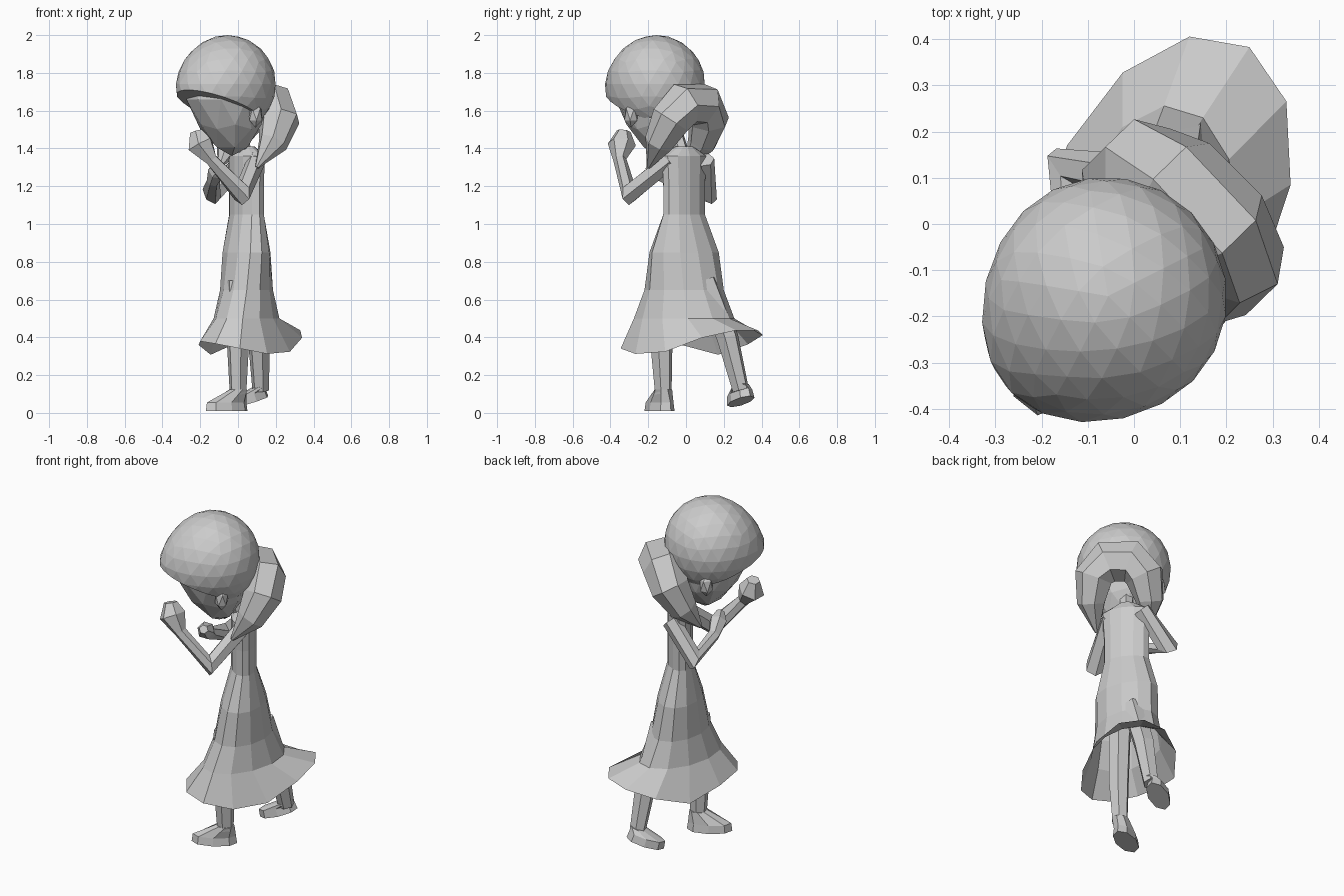
import bpy, bmesh, math
from mathutils import Vector, Matrix

default_cube = bpy.data.objects.get("Cube")
if default_cube:
    bpy.data.objects.remove(default_cube)

grey = bpy.data.materials.new("plain_grey")
grey.use_nodes = True
grey.diffuse_color = (.6, .6, .6, 1)
grey.node_tree.nodes["Principled BSDF"].inputs["Base Color"].default_value = grey.diffuse_color

# The head looks diagonally, so its parts share one turned frame
HEAD = Matrix.Translation((.05, -.05, 0)) @ Matrix.Rotation(math.radians(-45), 4, 'Z')
WORLD = Matrix.Identity(4)


def finish(name, bm, frame=WORLD):
    bmesh.ops.transform(bm, matrix=frame, verts=bm.verts)
    bmesh.ops.recalc_face_normals(bm, faces=bm.faces)
    mesh = bpy.data.meshes.new(name)
    bm.to_mesh(mesh)
    bm.free()
    mesh.materials.append(grey)
    bpy.context.collection.objects.link(bpy.data.objects.new(name, mesh))


def ball(detail):
    bm = bmesh.new()
    bmesh.ops.create_icosphere(bm, subdivisions=detail, radius=1)
    return bm


def place(bm, centre, size):
    bmesh.ops.transform(bm, verts=bm.verts,
                        matrix=Matrix.Translation(centre) @ Matrix.Diagonal((*size, 1)))


def oval(centre, long_axis, cross_axis, sides, start=0):
    angles = [math.tau * k / sides + start for k in range(sides)]
    return [centre + long_axis * math.cos(a) + cross_axis * math.sin(a) for a in angles]


def loft(name, rings, frame=WORLD, open_end=False):
    bm = bmesh.new()
    loops = [[bm.verts.new(point) for point in ring] for ring in rings]
    for lower, upper in zip(loops, loops[1:]):
        for i in range(len(lower)):
            bm.faces.new((lower[i - 1], lower[i], upper[i], upper[i - 1]))
    bm.faces.new(loops[0])
    if not open_end:
        bm.faces.new(loops[-1])
    finish(name, bm, frame)


def limb(name, path, radii, frame=WORLD, sides=6):
    points = [Vector(p) for p in path]
    last = len(points) - 1
    side = (points[1] - points[0]).orthogonal()
    rings = []
    for i, (point, radius) in enumerate(zip(points, radii)):
        along = (points[min(i + 1, last)] - points[max(i - 1, 0)]).normalized()
        side = (side - along * side.dot(along)).normalized()
        rings.append(oval(point, side * radius, along.cross(side) * radius, sides))
    loft(name, rings, frame)


# Hair cap: a ball pushed out over the brow, sliced by a plane falling to the nape
bm = ball(3)
for vert in bm.verts:
    brow = max(0, -vert.co.y) ** 2 * max(0, .8 - vert.co.z)
    vert.co.y -= brow * .2
place(bm, (0, -.15, 1.74), (.26, .255, .26))
bmesh.ops.bisect_plane(bm, geom=bm.verts[:] + bm.edges[:] + bm.faces[:],
                       plane_co=(0, -.42, 1.7), plane_no=(0, .4, 1), clear_inner=True)
bmesh.ops.holes_fill(bm, edges=[edge for edge in bm.edges if edge.is_boundary])
finish("hair_cap", bm, HEAD)

# Face: a ball that narrows and slides back towards the chin
bm = ball(2)
for vert in bm.verts:
    drop = max(0, -vert.co.z)
    vert.co.x *= 1 - drop * .25
    vert.co.y = vert.co.y * (1 - drop * .35) + drop * .15
place(bm, (0, -.15, 1.66), (.22, .22, .3))
finish("face", bm, HEAD)

# Ears
for name, across, back in (("left_ear", .2, -.14), ("right_ear", -.2, -.09)):
    bm = ball(1)
    place(bm, (across, back, 1.58), (.04, .04, .07))
    finish(name, bm, HEAD)

# Hair tail: a thick horseshoe behind the head, tapering to two forward tips
half = [Vector(p) for p in ((.14, -.07, 1.3), (.16, .03, 1.43), (.14, .1, 1.55), (.07, .12, 1.63))]
widths = [.01, .08, .11, .12]
other_half = [Vector((-p.x, p.y, p.z)) for p in reversed(half)]
limb("hair_tail", half + other_half, widths + widths[::-1], HEAD, 7)

limb("neck", [(.05, 0, 1.3), (.03, -.03, 1.4), (0, -.06, 1.5)], [.05, .04, .04])


# Dress: ovals that twist from the shoulders to a hem lifted by the wind
def dress_ring(height, depth, width):
    angle = math.radians(35 - 85 * max(0, 1.05 - height))
    turn = Matrix.Rotation(angle, 3, 'Z')
    return oval(Vector((.045, -.01, height)), turn @ Vector((depth, 0, 0)),
                turn @ Vector((0, width, 0)), 12, -angle)


rings = [dress_ring(*row) for row in (
    (1.41, .04, .05), (1.36, .07, .14), (1.2, .07, .13), (1.05, .07, .13),
    (.85, .12, .19), (.65, .14, .21), (.5, .17, .27))]
hem = dress_ring(.36, .25, .4)
for point in hem:
    swing = math.atan2(point.y, point.x) - math.radians(45)
    point.z += .05 * math.cos(2 * swing) + .03 * math.cos(swing)
    point += Vector((.02, .04, 0))
loft("dress", rings + [hem], open_end=True)

# Arms with closed hands: left raised to the face, right folded across
for name, path, fist in (
        ("left_arm", [(.1, -.08, 1.34), (.02, -.3, 1.16), (-.14, -.35, 1.34),
                      (-.2, -.34, 1.42), (-.22, -.33, 1.49)], .075),
        ("right_arm", [(.03, .1, 1.34), (-.14, .12, 1.16), (-.13, -.08, 1.23),
                       (-.11, -.15, 1.28), (-.09, -.2, 1.31)], .05)):
    limb(name, path, [.05, .06, .035, fist, fist / 2])

# Legs and shoes
for name, hip, knee, ankle, heel, toe in (
        ("left", (0, -.12, .7), (0, -.13, .36), (0, -.12, .1), (.05, -.08, .01), (-.17, -.2, .01)),
        ("right", (.09, .1, .7), (.11, .22, .4), (.12, .29, .12), (.16, .34, .09), (-.02, .24, .03))):
    limb(name + "_leg", [hip, knee, ankle], [.065, .06, .045])
    heel, toe, ankle = Vector(heel), Vector(toe), Vector(ankle)
    middle, stride = (heel + toe) / 2, (toe - heel) / 2
    across = Vector((-stride.y, stride.x, 0)).normalized() * .06
    lift = stride.cross(across).normalized() * .045
    loft(name + "_shoe", [
        oval(middle, stride, across, 8),
        oval(middle + lift, stride * .95, across * .9, 8),
        oval(ankle + lift / 2, stride.normalized() * .05, across * .8, 8)])
